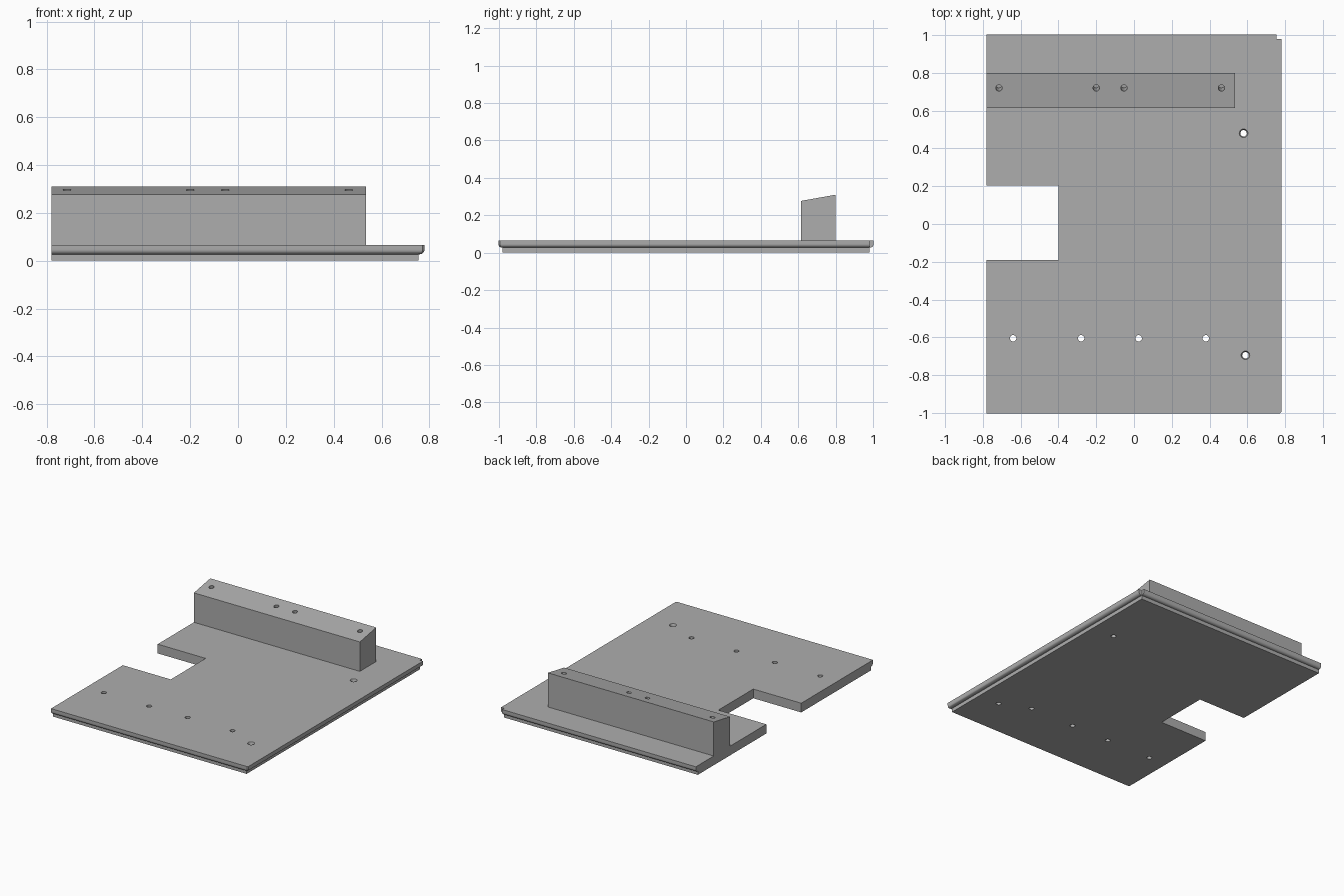
import bpy, bmesh, math
from mathutils import Matrix, Vector

cube = bpy.data.objects.get("Cube")
if cube:
    bpy.data.objects.remove(cube)

grey = bpy.data.materials.new("plain grey")
grey.use_nodes = True
colour = (0.42, 0.42, 0.42, 1)
grey.diffuse_color = colour
grey.node_tree.nodes["Principled BSDF"].inputs["Base Color"].default_value = colour


def add_object(name, bm):
    bmesh.ops.recalc_face_normals(bm, faces=bm.faces)
    mesh = bpy.data.meshes.new(name)
    bm.to_mesh(mesh)
    bm.free()
    mesh.materials.append(grey)
    obj = bpy.data.objects.new(name, mesh)
    bpy.context.collection.objects.link(obj)
    return obj


def loft(name, rings):
    """Skin matching closed rings and cap both ends."""
    bm = bmesh.new()
    loops = [[bm.verts.new(p) for p in ring] for ring in rings]
    n = len(loops[0])
    for low, high in zip(loops, loops[1:]):
        for i in range(n):
            j = (i + 1) % n
            bm.faces.new((low[i], low[j], high[j], high[i]))
    bm.faces.new(loops[0][::-1])
    bm.faces.new(loops[-1])
    return add_object(name, bm)


LEFT, CORE_X, CORE_Y = -0.78, 0.755, 0.98
STEP, TOP, LIP, ROUND = 0.027, 0.066, 0.022, 0.02
NOTCH = [(LEFT, 0.205), (-0.4, 0.205), (-0.4, -0.19), (LEFT, -0.19)]


def plate_ring(z, lip=None):
    """Plate outline with a side notch; lip widens three of its edges."""
    if lip is None:
        pts = [(LEFT, -CORE_Y), (CORE_X, -CORE_Y), (CORE_X, CORE_Y), (LEFT, CORE_Y)]
    else:
        x, y, c = CORE_X + lip, CORE_Y + lip * 0.9, 0.008
        pts = [(LEFT, -y), (x - c, -y), (x, -y + c), (x, CORE_Y),
               (CORE_X, CORE_Y), (CORE_X, y), (LEFT, y)]
    return [(px, py, z) for px, py in pts + NOTCH]


# Lower plate and overhanging upper plate with a rounded lower edge
lower_plate = loft("lower_plate", [plate_ring(0), plate_ring(STEP)])
steps = 8
arc = [math.pi / 2 * i / steps for i in range(steps + 1)]
rings = [plate_ring(STEP + ROUND * (1 - math.cos(a)),
                    0.025 - ROUND * (1 - math.sin(a))) for a in arc]
upper_plate = loft("upper_plate", rings + [plate_ring(TOP, 0.025)])

# Rail with a sloping top
FRONT, BACK, LOW, HIGH = 0.615, 0.80, 0.277, 0.31
section = [(FRONT, TOP), (BACK, TOP), (BACK, HIGH), (FRONT, LOW)]
rail = loft("sloped_rail", [[(x, y, z) for y, z in section] for x in (LEFT, 0.535)])


def drill(name, targets, holes):
    """Cut (matrix, bottom radius, top radius, depth) holes from the targets."""
    bm = bmesh.new()
    for matrix, r1, r2, depth in holes:
        bmesh.ops.create_cone(bm, cap_ends=True, segments=24, radius1=r1,
                              radius2=r2, depth=depth, matrix=matrix)
    cutter = add_object(name, bm)
    cutter.hide_render = True
    cutter.hide_set(True)
    for target in targets:
        mod = target.modifiers.new(name, "BOOLEAN")
        mod.operation = "DIFFERENCE"
        mod.solver = "EXACT"
        mod.object = cutter


# Plain holes and countersunk holes through the plates
plain = [(x, -0.605) for x in (-0.64, -0.28, 0.025, 0.38)]
sunk = [(0.58, 0.48), (0.59, -0.695)]
through = [(Matrix.Translation((x, y, 0.03)), 0.017, 0.017, 0.2) for x, y in plain + sunk]
drill("through_hole_cutter", [lower_plate, upper_plate], through)
cones = [(Matrix.Translation((x, y, TOP - 0.004)), 0.015, 0.027, 0.024) for x, y in sunk]
drill("countersink_cutter", [upper_plate], cones)

# Blind holes square to the sloping rail top
tilt = math.atan2(HIGH - LOW, BACK - FRONT)
hole_y = 0.72
hole_z = LOW + (hole_y - FRONT) * math.tan(tilt)
blind = [(Matrix.Translation(Vector((x, hole_y, hole_z))) @ Matrix.Rotation(tilt, 4, "X"),
          0.017, 0.017, 0.2) for x in (-0.715, -0.2, -0.053, 0.463)]
drill("rail_hole_cutter", [rail], blind)

# Smooth the rounded edges and hole walls, keeping corners sharp
bpy.ops.object.select_all(action="DESELECT")
for part in (lower_plate, upper_plate, rail):
    bpy.context.view_layer.objects.active = part
    part.select_set(True)
    for mod in list(part.modifiers):
        bpy.ops.object.modifier_apply(modifier=mod.name)
bpy.ops.object.shade_smooth_by_angle(angle=math.radians(30))
